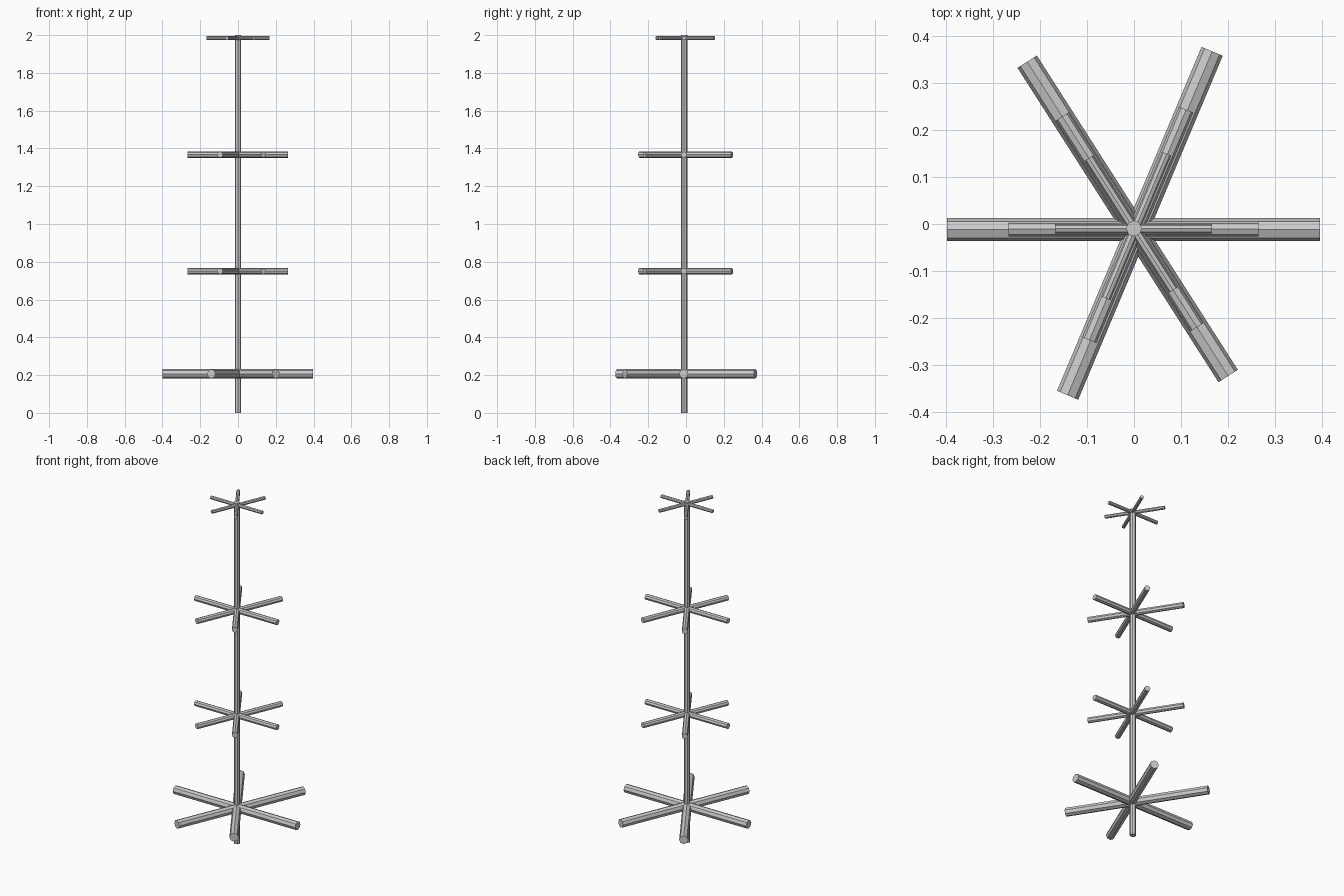
import bpy
from math import radians, pi

if "Cube" in bpy.data.objects:
    bpy.data.objects.remove(bpy.data.objects["Cube"])

PX, PY = -0.001, -0.0085   # axis of the stand


def rod(name, loc, radius, length, rot=(0, 0, 0)):
    bpy.ops.mesh.primitive_cylinder_add(vertices=8, radius=radius, depth=length,
                                        location=loc, rotation=rot)
    bpy.context.object.name = name


# Central upright
rod("pole", (0.0, PY - 0.001, 1.0), 0.017, 2.0)

# Crossed bars: angle and slight offset from the axis at full size
bars = [(0, 0.0, -0.0035), (122.6, -0.0125, 0.0195), (67.2, 0.0135, 0.010)]

# Tiers: height and scale of the bar cluster, bar radius
tiers = [(0.207, 1.0, 0.0245), (0.75, 0.67, 0.0163),
         (1.367, 0.67, 0.0163), (1.984, 0.42, 0.0103)]

for t, (z, s, r) in enumerate(tiers, 1):
    for b, (angle, dx, dy) in enumerate(bars, 1):
        rod(f"tier_{t}_bar_{b}", (PX + dx * s, PY + dy * s, z), r, 0.795 * s,
            (0, pi / 2, radians(angle)))
